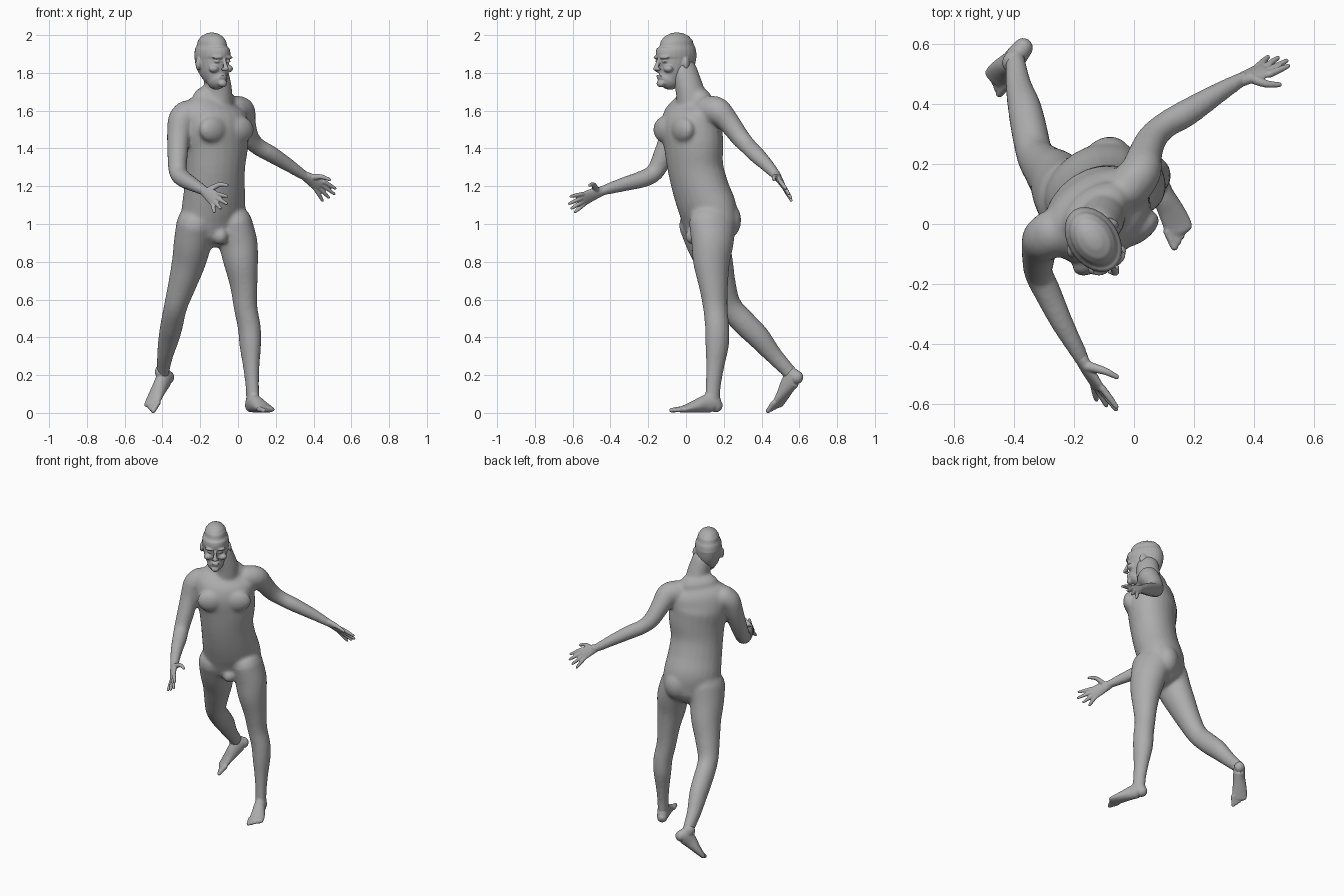
import bpy
import bmesh
from math import cos, sin, pi, radians
from mathutils import Matrix, Vector

cube = bpy.data.objects.get("Cube")
if cube:
    bpy.data.objects.remove(cube, do_unlink=True)

# One matte grey for the whole figure
grey = bpy.data.materials.new("plain_grey")
grey.use_nodes = True
grey.diffuse_color = (.42, .42, .42, 1)
shader = next(n for n in grey.node_tree.nodes if n.type == "BSDF_PRINCIPLED")
shader.inputs["Base Color"].default_value = grey.diffuse_color
shader.inputs["Roughness"].default_value = .7


def resample(rows, steps):
    """Catmull-Rom interpolation of (x, y, z, half width, half depth) rows."""
    rows = [Vector(row) for row in rows]
    result = []
    for i in range(len(rows) - 1):
        before, start = rows[max(i - 1, 0)], rows[i]
        end, after = rows[i + 1], rows[min(i + 2, len(rows) - 1)]
        for k in range(steps):
            t = k / steps
            leave, arrive = (end - before) / 2, (after - start) / 2
            result.append(start * (2*t**3 - 3*t**2 + 1) + leave * (t**3 - 2*t**2 + t)
                          + end * (3*t**2 - 2*t**3) + arrive * (t**3 - t**2))
    return result + [rows[-1]]


def loft(bm, side, rows, steps=4, segments=24):
    """Closed elliptical tube along the rows, with rounded ends."""
    stations = resample(rows, steps)
    centres = [Vector(s[:3]) for s in stations]
    last = len(stations) - 1
    frames = []
    for i, s in enumerate(stations):
        tangent = (centres[min(i + 1, last)] - centres[max(i - 1, 0)]).normalized()
        frames.append((centres[i], tangent, s[3], s[4]))

    def cap(frame, sign):
        centre, tangent, a, b = frame
        r = min(a, b) * sign
        return [(centre + tangent * r * sin(q), tangent, a * cos(q), b * cos(q))
                for q in (pi / 8, pi / 4, pi * 3 / 8, pi * .46)]

    frames = cap(frames[0], -1)[::-1] + frames + cap(frames[-1], 1)
    rings = []
    for centre, tangent, a, b in frames:
        across = Vector(side)
        across = (across - tangent * across.dot(tangent)).normalized()
        up = tangent.cross(across)
        rings.append([bm.verts.new(centre + across * a * cos(2 * pi * k / segments)
                                   + up * b * sin(2 * pi * k / segments))
                      for k in range(segments)])
    for low, high in zip(rings, rings[1:]):
        for k in range(segments):
            n = (k + 1) % segments
            bm.faces.new((low[k], low[n], high[n], high[k]))
    bm.faces.new(rings[0][::-1])
    bm.faces.new(rings[-1])


def blob(bm, centre, radii, yaw=0):
    """Ellipsoid muscle or facial form."""
    matrix = (Matrix.Translation(centre) @ Matrix.Rotation(yaw, 4, "Z")
              @ Matrix.Diagonal((*radii, 1)))
    bmesh.ops.create_uvsphere(bm, u_segments=24, v_segments=16, radius=1, matrix=matrix)


def finish(bm, name, voxel, relax, matrix=Matrix()):
    """Fuse the overlapping forms into one smooth skin."""
    bm.transform(matrix)
    bmesh.ops.recalc_face_normals(bm, faces=bm.faces)
    for face in bm.faces:
        face.smooth = True
    mesh = bpy.data.meshes.new(name)
    bm.to_mesh(mesh)
    bm.free()
    mesh.materials.append(grey)
    obj = bpy.data.objects.new(name, mesh)
    bpy.context.collection.objects.link(obj)
    fuse = obj.modifiers.new("fuse", "REMESH")
    fuse.mode = "VOXEL"
    fuse.voxel_size = voxel
    fuse.use_smooth_shade = True
    soften = obj.modifiers.new("soften", "SMOOTH")
    soften.factor = .5
    soften.iterations = relax


TURN = radians(34)
ACROSS = Vector((cos(TURN), sin(TURN), 0))
FORWARD = Vector((sin(TURN), -cos(TURN), 0))

# Torso and neck
body = bmesh.new()
loft(body, ACROSS, [
    (-.13, .13, 1, .18, .125), (-.13, .115, 1.08, .18, .14), (-.125, .08, 1.18, .17, .14),
    (-.12, .05, 1.3, .165, .14), (-.115, .04, 1.42, .18, .147), (-.125, .03, 1.52, .19, .15),
    (-.13, .04, 1.6, .19, .12), (-.125, .045, 1.655, .13, .08)])
loft(body, ACROSS, [(-.115, .04, 1.6, .09, .09), (-.105, .02, 1.71, .073, .077),
                    (-.12, -.01, 1.81, .066, .072)])

# Chest, seat and groin muscles
for s in (-1, 1):
    chest = Vector((-.125, .03, 1.5)) + ACROSS * s * .085 + FORWARD * .115
    blob(body, chest, (.085, .045, .07), TURN)
    seat = Vector((-.13, .13, 1.02)) + ACROSS * s * .08 - FORWARD * .05
    blob(body, seat, (.085, .072, .1), TURN)
blob(body, (-.095, .04, .935), (.04, .045, .045), TURN)

# Arms
loft(body, (.5, -.8, 0), [
    (-.02, .12, 1.6, .075, .08), (.02, .17, 1.595, .07, .075), (.035, .225, 1.54, .058, .06),
    (.06, .285, 1.46, .05, .052), (.105, .33, 1.41, .045, .046), (.175, .37, 1.37, .046, .044),
    (.27, .43, 1.31, .036, .036), (.345, .475, 1.26, .027, .027), (.37, .487, 1.247, .024, .024)])
loft(body, ACROSS, [
    (-.27, -.03, 1.58, .075, .08), (-.3, -.05, 1.55, .07, .075), (-.315, -.075, 1.47, .06, .065),
    (-.32, -.12, 1.36, .053, .056), (-.318, -.165, 1.275, .048, .048),
    (-.29, -.225, 1.24, .046, .046), (-.24, -.33, 1.21, .038, .038),
    (-.185, -.43, 1.18, .028, .028), (-.17, -.46, 1.168, .024, .024)])

# Legs
loft(body, (.9, .43, 0), [
    (-.03, .14, 1, .1, .13), (0, .14, .9, .1, .115), (.015, .135, .8, .09, .1),
    (.03, .145, .68, .072, .08), (.04, .155, .56, .062, .066), (.06, .165, .45, .06, .065),
    (.065, .165, .36, .056, .064), (.07, .155, .25, .043, .05), (.075, .145, .15, .035, .042),
    (.078, .14, .08, .034, .042)])
loft(body, (.9, -.2, 0), [
    (-.22, .09, 1, .105, .13), (-.24, .115, .9, .1, .115), (-.26, .15, .8, .09, .1),
    (-.295, .185, .68, .075, .08), (-.33, .23, .565, .062, .066), (-.35, .315, .47, .06, .066),
    (-.365, .385, .4, .056, .062), (-.385, .46, .31, .044, .048), (-.395, .53, .235, .035, .04),
    (-.397, .55, .21, .034, .038)])
finish(body, "body", .009, 14)

# Head, shaped facing forward and then turned
head = bmesh.new()
loft(head, (1, 0, 0), [
    (0, -.045, 1.765, .052, .062), (0, -.025, 1.8, .068, .086), (0, -.008, 1.84, .078, .105),
    (0, .002, 1.87, .082, .112), (0, .002, 1.9, .084, .119), (0, .005, 1.925, .08, .112),
    (0, .005, 1.943, .071, .1)])
loft(head, (1, 0, 0), [(0, -.112, 1.868, .009, .009), (0, -.122, 1.84, .011, .011),
                       (0, -.131, 1.822, .014, .012)])
blob(head, (0, -.108, 1.784), (.024, .011, .006))
blob(head, (0, -.105, 1.772), (.021, .011, .007))
blob(head, (0, -.098, 1.744), (.025, .02, .02))
for s in (-1, 1):
    blob(head, (s * .085, .012, 1.848), (.012, .024, .034), s * .4)
    blob(head, (s * .035, -.1, 1.882), (.03, .016, .009), s * .3)
    blob(head, (s * .045, -.08, 1.822), (.028, .025, .02))
    blob(head, (s * .013, -.118, 1.819), (.01, .012, .008))
    blob(head, (s * .034, -.094, 1.861), (.016, .014, .008))
finish(head, "head", .005, 5,
       Matrix.Translation((-.135, -.053, 0)) @ Matrix.Rotation(TURN, 4, "Z"))


def make_hand(name, width, palm, tips, thumb):
    """Tapered palm, four spread fingers and a thumb."""
    hand = bmesh.new()
    width = Vector(width).normalized()
    loft(hand, width, palm)
    knuckles = Vector(palm[-1][:3])
    for i, tip in enumerate(tips):
        base, tip = knuckles + width * (.032 - .021 * i), Vector(tip)
        loft(hand, width, [(*base, .012, .012), (*base.lerp(tip, .5), .011, .011),
                           (*base.lerp(tip, .92), .008, .008)], segments=12)
    loft(hand, width, [(*p, r, r) for p, r in zip(thumb, (.018, .013, .009))], segments=12)
    finish(hand, name, .004, 4)


make_hand("left_hand", (.64, -.38, .65),
          [(.355, .48, 1.255, .026, .022), (.395, .497, 1.23, .036, .017),
           (.432, .512, 1.205, .042, .013)],
          [(.52, .53, 1.185), (.515, .548, 1.155), (.485, .558, 1.135), (.45, .56, 1.12)],
          [(.39, .488, 1.247), (.44, .468, 1.25), (.485, .465, 1.235)])
make_hand("right_hand", (.45, -.1, .88),
          [(-.178, -.445, 1.174, .026, .022), (-.15, -.495, 1.155, .036, .018),
           (-.12, -.545, 1.13, .042, .013)],
          [(-.055, -.615, 1.145), (-.055, -.625, 1.105), (-.09, -.61, 1.08), (-.125, -.59, 1.062)],
          [(-.155, -.475, 1.178), (-.1, -.49, 1.208), (-.058, -.51, 1.205)])


def make_foot(name, s, matrix):
    """Heel, arch and toes along -y, with the big toe on the inner side."""
    foot = bmesh.new()
    loft(foot, (1, 0, 0), [
        (0, .022, .037, .033, .036), (0, 0, .052, .036, .052), (0, -.05, .046, .038, .045),
        (s * .004, -.1, .034, .043, .033), (s * .006, -.15, .023, .047, .022),
        (s * .006, -.178, .018, .045, .017)])
    loft(foot, (1, 0, 0), [(0, 0, .05, .034, .042), (0, 0, .1, .033, .04)])
    for i in range(5):
        x, r = s * (-.032 + .018 * i), .016 - .0015 * i
        loft(foot, (1, 0, 0), [(x, -.165 + .005 * i, .02, r, r),
                               (x, -.222 + .012 * i, .014, r * .85, r * .8)], segments=12)
    finish(foot, name, .005, 4, matrix)


make_foot("left_foot", 1,
          Matrix.Translation((.078, .14, 0)) @ Matrix.Rotation(radians(23), 4, "Z"))
make_foot("right_foot", -1,
          Matrix.Translation((-.4, .55, .21)) @ Matrix.Rotation(radians(-38), 4, "Z")
          @ Matrix.Rotation(radians(41), 4, "X") @ Matrix.Translation((0, 0, -.085)))
